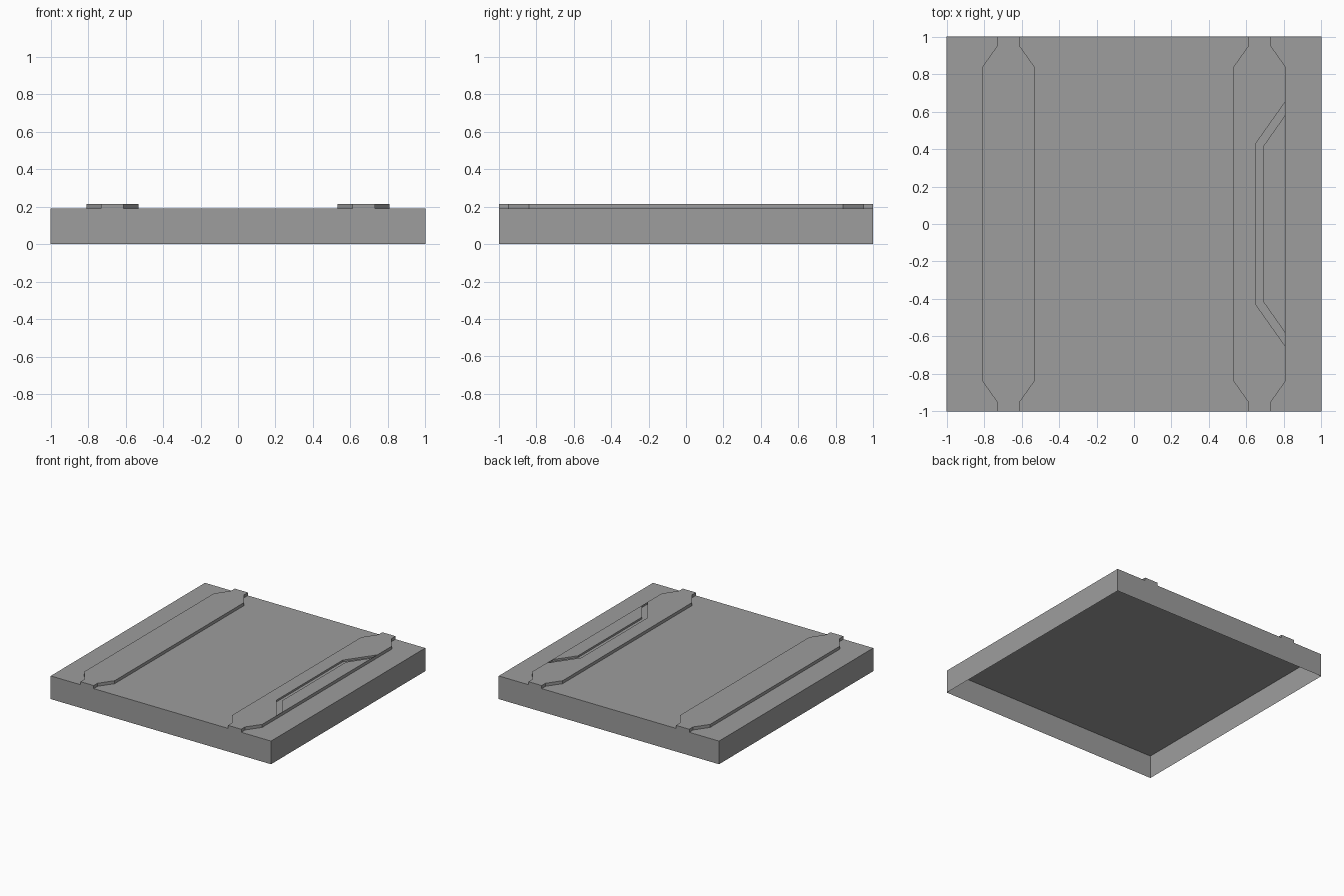
import bpy
import bmesh

default_cube = bpy.data.objects.get("Cube")
if default_cube:
    bpy.data.objects.remove(default_cube, do_unlink=True)

DECK_Z = 0.19      # top of the slab
STRIP_Z = 0.215    # top of the raised strips
GROOVE_Z = 0.2     # floor of the groove

grey = bpy.data.materials.new("plain grey")
grey.use_nodes = True
colour = (0.34, 0.34, 0.34, 1)
grey.diffuse_color = colour
grey.node_tree.nodes["Principled BSDF"].inputs["Base Color"].default_value = colour


def prism(name, outline, bottom, top):
    """Extrude a flat outline straight up into a closed solid."""
    bm = bmesh.new()
    face = bm.faces.new([bm.verts.new((x, y, bottom)) for x, y in outline])
    grown = bmesh.ops.extrude_face_region(bm, geom=[face], use_keep_orig=True)
    for v in grown["geom"]:
        if isinstance(v, bmesh.types.BMVert):
            v.co.z = top
    bmesh.ops.recalc_face_normals(bm, faces=bm.faces)
    mesh = bpy.data.meshes.new(name)
    bm.to_mesh(mesh)
    bm.free()
    mesh.materials.append(grey)
    obj = bpy.data.objects.new(name, mesh)
    bpy.context.collection.objects.link(obj)
    return obj


def open_underside(obj, z):
    """Remove the faces lying flat at height z."""
    bm = bmesh.new()
    bm.from_mesh(obj.data)
    flat = [f for f in bm.faces if all(abs(v.co.z - z) < 1e-4 for v in f.verts)]
    bmesh.ops.delete(bm, geom=flat, context="FACES")
    bm.to_mesh(obj.data)
    bm.free()


# Hollow slab, open underneath
slab = prism("slab", [(-1, -1), (1, -1), (1, 1), (-1, 1)], 0, DECK_Z)
open_underside(slab, 0)

# Raised strips with narrowed ends
side = [(0.06, -1), (0.06, -0.95), (0.138, -0.84),
        (0.138, 0.84), (0.06, 0.95), (0.06, 1)]
strips = {}
for name, centre in (("left_strip", 0.67), ("right_strip", -0.67)):
    outline = [(centre + w, y) for w, y in side]
    outline += [(centre - w, y) for w, y in reversed(side)]
    strips[name] = prism(name, outline, DECK_Z, STRIP_Z)

# Shallow bracket-shaped groove in the left strip
outer = [(0.806, -0.65), (0.65, -0.43), (0.65, 0.43), (0.806, 0.65)]
inner = [(0.806, 0.58), (0.69, 0.415), (0.69, -0.415), (0.806, -0.58)]
cutter = prism("groove_cutter", outer + inner, GROOVE_Z, STRIP_Z + 0.05)
cutter.hide_render = True
strip = strips["left_strip"]
cut = strip.modifiers.new("groove", "BOOLEAN")
cut.operation = "DIFFERENCE"
cut.solver = "EXACT"
cut.object = cutter
bpy.context.view_layer.update()
carved = strip.evaluated_get(bpy.context.evaluated_depsgraph_get())
strip.data = bpy.data.meshes.new_from_object(carved)
strip.modifiers.clear()
bpy.data.objects.remove(cutter, do_unlink=True)

# The strips rest on the slab, so their undersides are left out
for strip in strips.values():
    open_underside(strip, DECK_Z)
